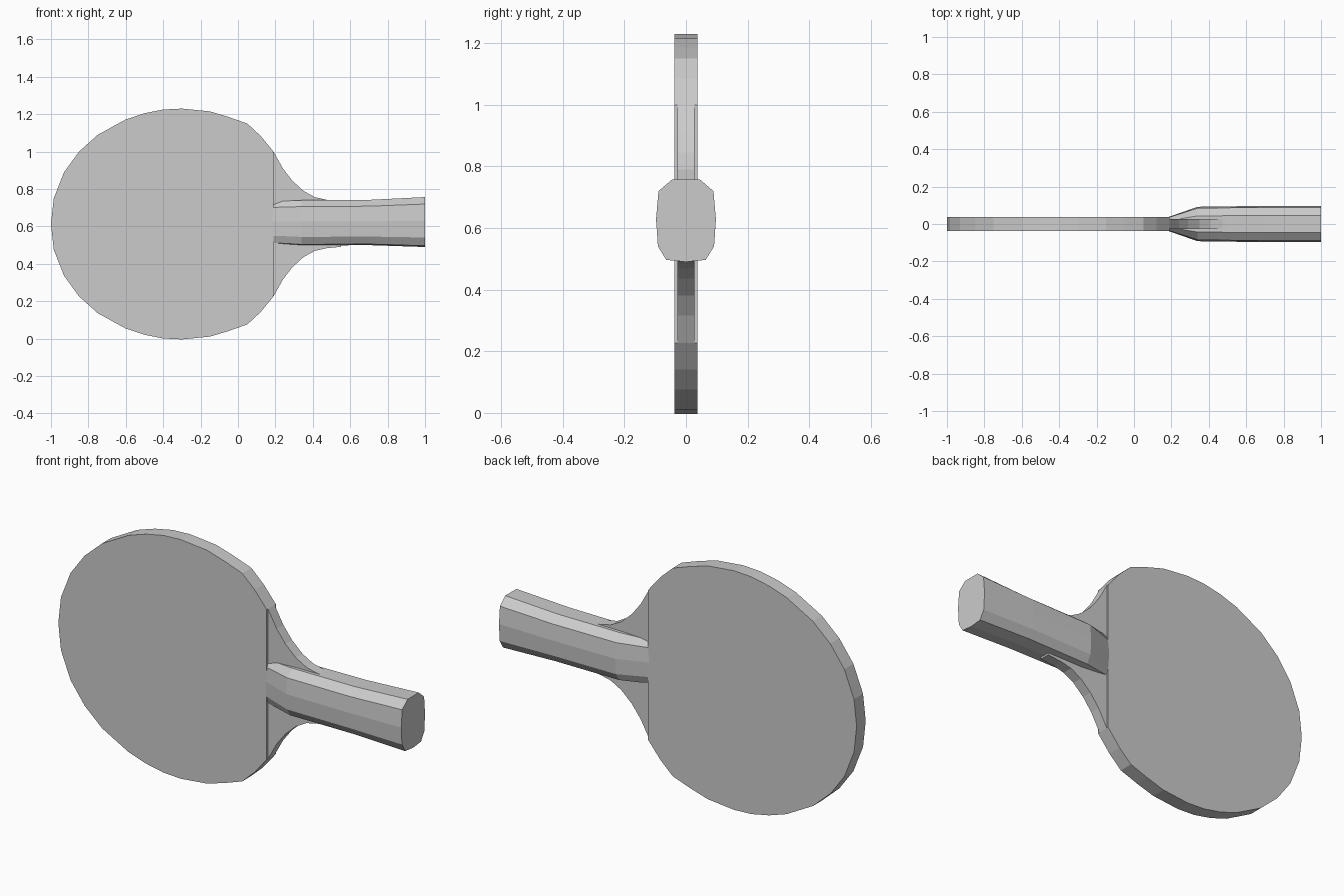
import bpy
import bmesh

cube = bpy.data.objects.get("Cube")
if cube:
    bpy.data.objects.remove(cube, do_unlink=True)

grey = bpy.data.materials.new("plain grey")
grey.use_nodes = True
colour = (0.6, 0.6, 0.6, 1)
grey.diffuse_color = colour
grey.node_tree.nodes["Principled BSDF"].inputs["Base Color"].default_value = colour


def loft(name, rings):
    """Join closed rings of points into a capped solid."""
    bm = bmesh.new()
    loops = [[bm.verts.new(p) for p in ring] for ring in rings]
    for a, b in zip(loops, loops[1:]):
        for i in range(len(a)):
            j = (i + 1) % len(a)
            bm.faces.new((a[i], a[j], b[j], b[i]))
    bm.faces.new(loops[0])
    bm.faces.new(loops[-1])
    bmesh.ops.recalc_face_normals(bm, faces=bm.faces)
    mesh = bpy.data.meshes.new(name)
    bm.to_mesh(mesh)
    bm.free()
    mesh.materials.append(grey)
    obj = bpy.data.objects.new(name, mesh)
    bpy.context.collection.objects.link(obj)
    return obj


def slab(name, outline, half):
    return loft(name, [[(x, y, z) for x, z in outline] for y in (-half, half)])


def mirrored(upper, middle):
    """Close an upper outline with its reflection below the middle height."""
    return upper + [(x, 2 * middle - z) for x, z in reversed(upper) if z > middle]


# Round blade with its straight edge beside the handle
blade_edge = [(-1, .615), (-.985, .75), (-.93, .89), (-.85, 1.0), (-.75, 1.09),
              (-.6, 1.172), (-.5, 1.205), (-.4, 1.225), (-.3, 1.23), (-.15, 1.215),
              (-.05, 1.185), (.05, 1.15), (.12, 1.085), (.19, 1.0)]
slab("blade", mirrored(blade_edge, .613), .037)

# Thinner core flaring from the handle into the blade
neck_edge = [(.12, 1.02), (.19, 1.0), (.24, .91), (.29, .845), (.35, .79),
             (.41, .757), (.47, .743), (.55, .735)]
slab("neck", mirrored(neck_edge, .613), .027)

# Faceted grip, wedged down to the blade at its inner end
section = [(.47, 1.0), (.92, .72), (1.0, .05), (.94, -.62), (.66, -.95)]


def grip_ring(x, half_y, low, high):
    mid, half_z = (low + high) / 2, (high - low) / 2
    side = [(y * half_y, mid + z * half_z) for y, z in section]
    ring = side + [(0, low)] + [(-y, z) for y, z in reversed(side)]
    return [(x, y, z) for y, z in ring]


loft("handle", [grip_ring(.18, .036, .508, .733), grip_ring(.34, .092, .498, .74),
                grip_ring(.7, .097, .5, .742), grip_ring(1.0, .097, .49, .757)])
